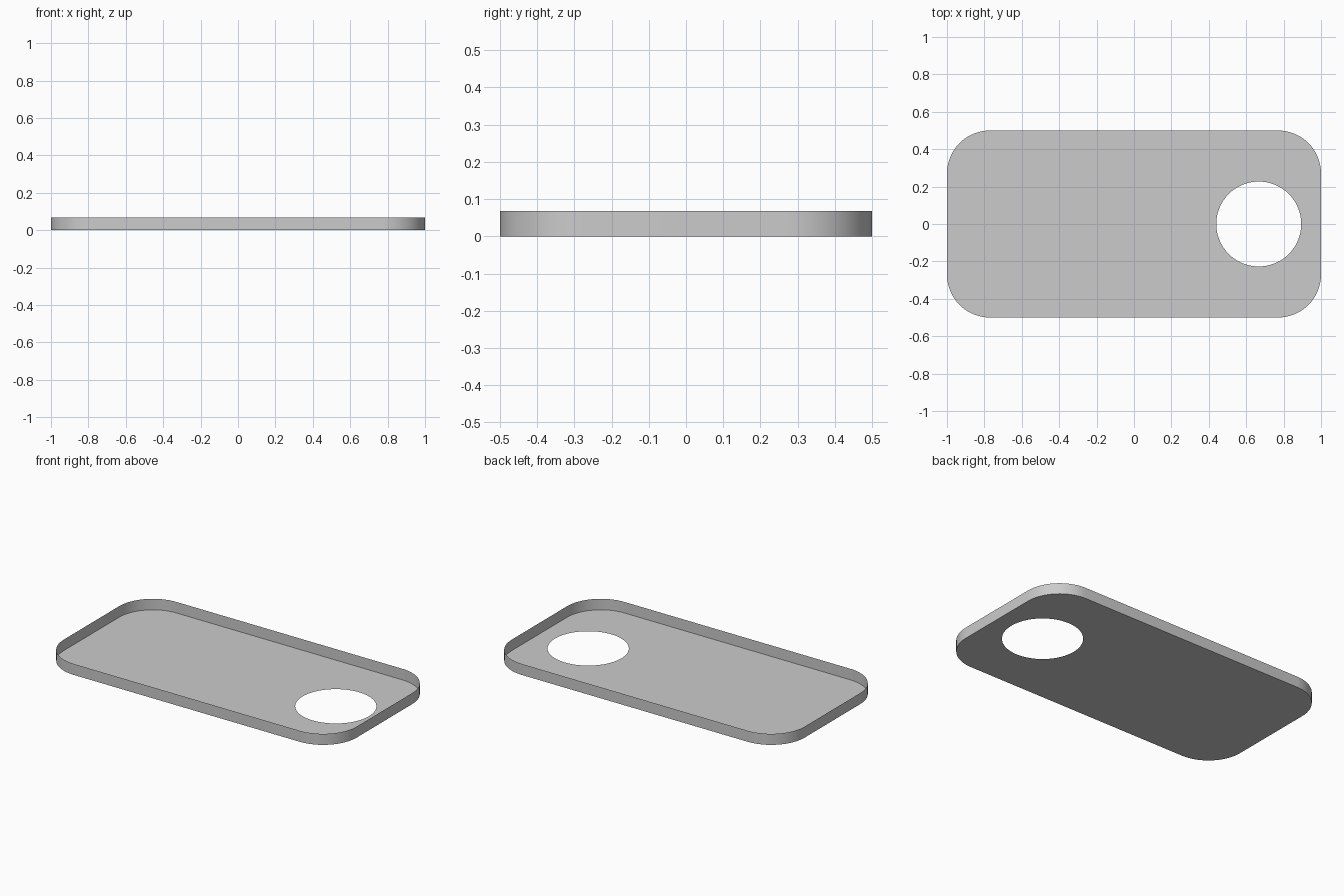
import bpy, bmesh
from math import cos, sin, pi, radians

if "Cube" in bpy.data.objects:
    bpy.data.objects.remove(bpy.data.objects["Cube"])

HX, HY, R, H = 1.0, 0.5, 0.23, 0.068      # half sizes, corner radius, rim height
HOLE_X, HOLE_R = 0.667, 0.227
STEPS = 16


def ring(bm, points):
    verts = [bm.verts.new((x, y, 0)) for x, y in points]
    edges = [bm.edges.new((verts[i - 1], v)) for i, v in enumerate(verts)]
    return edges


# Rounded rectangle outline, counter-clockwise
outline = []
for k, (sx, sy) in enumerate([(1, 1), (-1, 1), (-1, -1), (1, -1)]):
    for i in range(STEPS + 1):
        a = pi / 2 * (k + i / STEPS)
        outline.append((sx * (HX - R) + R * cos(a), sy * (HY - R) + R * sin(a)))
hole = [(HOLE_X + HOLE_R * cos(2 * pi * i / 64), HOLE_R * sin(2 * pi * i / 64))
        for i in range(64)]

bm = bmesh.new()
outer = ring(bm, outline)
inner = ring(bm, hole)

# Thin floor with the round opening
bmesh.ops.triangle_fill(bm, use_beauty=True, edges=outer + inner, normal=(0, 0, -1))

# Thin upright rim
rim = bmesh.ops.extrude_edge_only(bm, edges=outer)["geom"]
bmesh.ops.translate(bm, vec=(0, 0, H),
                    verts=[g for g in rim if isinstance(g, bmesh.types.BMVert)])

# Floor faces down, rim faces outward
bm.normal_update()
for f in bm.faces:
    c = f.calc_center_median()
    if abs(f.normal.z) > 0.5:
        flip = f.normal.z > 0
    else:
        flip = f.normal.x * c.x + f.normal.y * c.y < 0
    if flip:
        f.normal_flip()

mesh = bpy.data.meshes.new("tray")
bm.to_mesh(mesh)
bm.free()
tray = bpy.data.objects.new("tray", mesh)
bpy.context.collection.objects.link(tray)
bpy.context.view_layer.objects.active = tray
tray.select_set(True)
bpy.ops.object.shade_smooth_by_angle(angle=radians(30))
